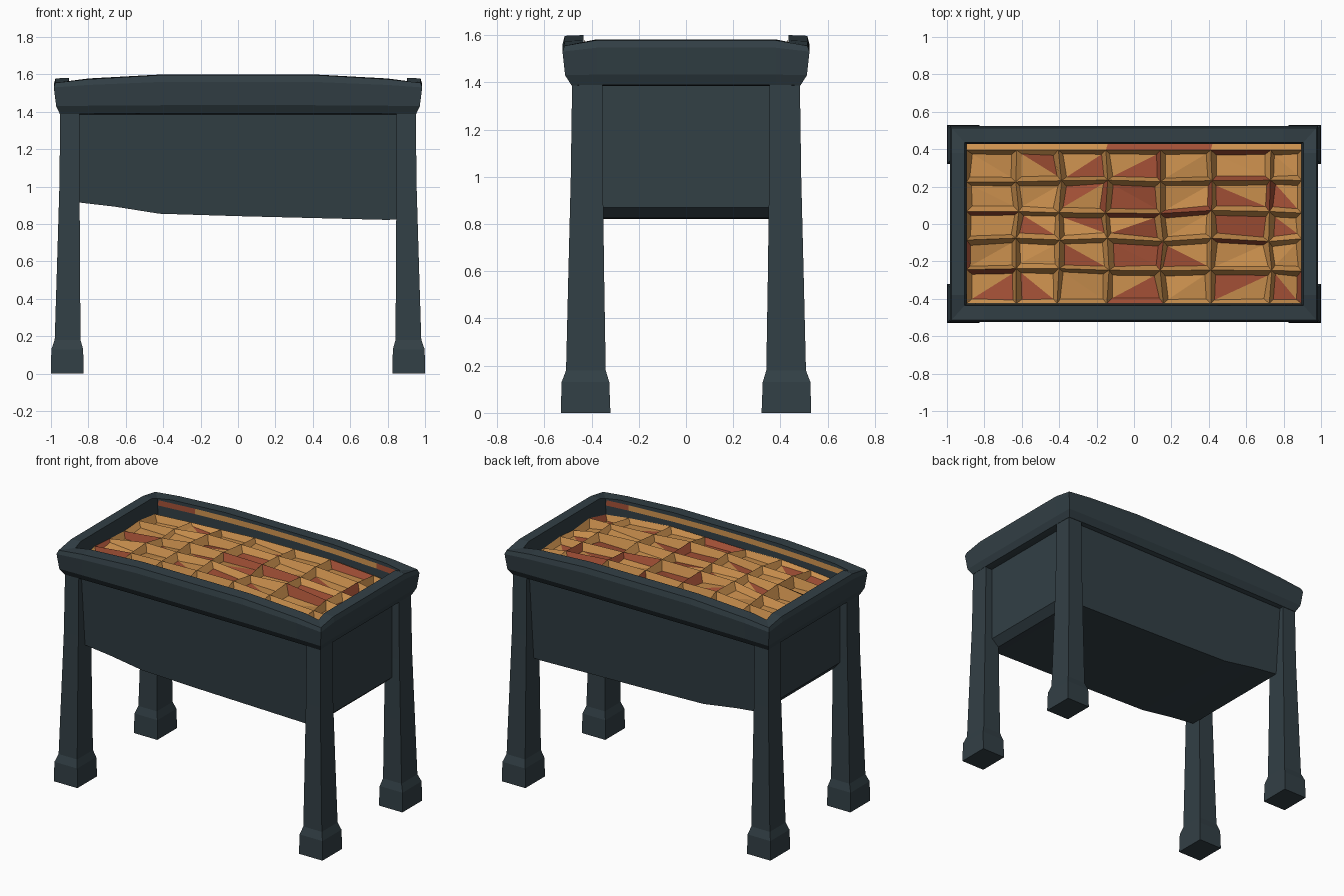
import bpy, bmesh, random
from mathutils import Vector

if "Cube" in bpy.data.objects:
    bpy.data.objects.remove(bpy.data.objects["Cube"])

random.seed(11)


def material(name, rgb):
    m = bpy.data.materials.new(name)
    m.diffuse_color = (*rgb, 1)
    m.use_nodes = True
    m.node_tree.nodes["Principled BSDF"].inputs["Base Color"].default_value = m.diffuse_color
    return m


SLATE = material("dark slate", (0.032, 0.050, 0.060))
ORANGE = material("ember orange", (0.60, 0.28, 0.076))
RED = material("ember red", (0.36, 0.079, 0.036))


def finish(name, bm, mats, recalc=True):
    if recalc:
        bmesh.ops.recalc_face_normals(bm, faces=bm.faces[:])
    me = bpy.data.meshes.new(name)
    bm.to_mesh(me)
    bm.free()
    ob = bpy.data.objects.new(name, me)
    for m in mats:
        me.materials.append(m)
    bpy.context.collection.objects.link(ob)
    return ob


def loft(name, rings):
    """Skin a stack of closed rings and cap both ends."""
    bm = bmesh.new()
    loops = [[bm.verts.new(p) for p in ring] for ring in rings]
    n = len(loops[0])
    for a, b in zip(loops, loops[1:]):
        for i in range(n):
            j = (i + 1) % n
            bm.faces.new((a[i], a[j], b[j], b[i]))
    bm.faces.new(loops[0])
    bm.faces.new(loops[-1])
    return finish(name, bm, [SLATE])


# Rim: rectangular tray, corners lowest, long rails bowing highest
def rim_ring(hx, hy, z, bow):
    half = [(-hx, -hy, z), (-0.8, -hy, z + 0.45 * bow), (-0.4, -hy, z + bow),
            (0.4, -hy, z + bow), (0.8, -hy, z + 0.45 * bow), (hx, -hy, z),
            (hx, -0.38, z + 0.55 * bow), (hx, 0.38, z + 0.55 * bow)]
    return half + [(-x, -y, h) for x, y, h in half]


loft("rim", [rim_ring(*r) for r in [
    (0.93, 0.46, 1.385, 0), (0.952, 0.485, 1.387, 0.005),
    (0.972, 0.512, 1.43, 0.005), (0.985, 0.523, 1.53, 0.03),
    (0.976, 0.514, 1.555, 0.042), (0.905, 0.435, 1.56, 0.04),
    (0.895, 0.43, 1.41, 0)]])

# Basin: side profile with a sagging, uneven bottom, tapering downward in y
profile = [(-0.9, 1.4), (-0.9, 0.97), (-0.85, 0.915), (-0.66, 0.893),
           (-0.42, 0.855), (0.0, 0.842), (0.8, 0.822), (0.85, 0.825),
           (0.9, 0.87), (0.9, 1.4)]
loft("basin", [[(x, s * (0.41 + 0.045 * (z - 0.82) / 0.58), z)
                for x, z in profile] for s in (-1, 1)])

# Legs: tapered posts with flared feet, mirrored to the four corners
leg_levels = [  # z, inner x, outer x, inner y, outer y
    (0.0, 0.825, 1.0, 0.32, 0.53), (0.13, 0.828, 0.998, 0.325, 0.527),
    (0.18, 0.842, 0.98, 0.34, 0.508), (0.6, 0.845, 0.967, 0.347, 0.498),
    (1.0, 0.847, 0.955, 0.352, 0.488), (1.42, 0.848, 0.95, 0.354, 0.482)]
for sx, side in ((-1, "left"), (1, "right")):
    for sy, end in ((-1, "front"), (1, "back")):
        loft(f"{end}_{side}_leg", [
            [(sx * a, sy * c, z), (sx * b, sy * c, z),
             (sx * b, sy * d, z), (sx * a, sy * d, z)]
            for z, a, b, c, d in leg_levels])

# Ember bed: waffle of sunken cells between sharp ridges, lower at the ends
xs = [-0.895, -0.62, -0.40, -0.14, 0.15, 0.42, 0.73, 0.895]
ys = [-0.425, -0.245, -0.085, 0.065, 0.225, 0.395]
bm = bmesh.new()


def jit(r):
    return random.uniform(-r, r)


def paint(face, red_chance):
    face.material_index = 1 if random.random() < red_chance else 0


grid = []
for i, x in enumerate(xs):
    column = []
    for j, y in enumerate(ys):
        edge_x, edge_y = i in (0, len(xs) - 1), j in (0, len(ys) - 1)
        z = 1.535 - 0.045 * abs(x / 0.9) ** 3 - (0.025 if edge_y else 0)
        column.append(bm.verts.new((x + (0 if edge_x else jit(0.012)),
                                    y + (0 if edge_y else jit(0.01)),
                                    z + jit(0.012))))
    grid.append(column)

for i in range(len(xs) - 1):
    for j in range(len(ys) - 1):
        top = [grid[i][j], grid[i + 1][j], grid[i + 1][j + 1], grid[i][j + 1]]
        base = sum(v.co.z for v in top) / 4 - 0.045
        floor = []
        for v, (sx, sy) in zip(top, ((1, 1), (-1, 1), (-1, -1), (1, -1))):
            p = v.co + Vector((sx * (0.024 + jit(0.008)),
                               sy * (0.024 + jit(0.006)), 0))
            p.z = base + jit(0.016)
            floor.append(bm.verts.new(p))
        for k in range(4):
            m = (k + 1) % 4
            paint(bm.faces.new((top[k], top[m], floor[m], floor[k])), 0.15)
        s = random.randint(0, 1)
        for tri in ((0, 1, 2), (0, 2, 3)):
            paint(bm.faces.new([floor[(t + s) % 4] for t in tri]), 0.34)

# Outer slope of the back ridge, falling towards the wall
for i in range(len(xs) - 1):
    a, b = grid[i][-1], grid[i + 1][-1]
    c = bm.verts.new((xs[i + 1], 0.43, b.co.z - 0.02))
    d = bm.verts.new((xs[i], 0.43, a.co.z - 0.02))
    paint(bm.faces.new((a, b, c, d)), 0.3)

# Ember strips high on both long walls, leaving slate showing below
for s in (-1, 1):
    for i in range(len(xs) - 1):
        ends = [(xs[i + 1], 1), (xs[i], 1)]
        quad = []
        for x in (xs[i], xs[i + 1]):
            hi = 1.582 - 0.03 * abs(x / 0.9) ** 2
            quad.append([bm.verts.new((x, s * 0.429, hi - 0.035)),
                         bm.verts.new((x, s * 0.431, hi))])
        (a, b), (c, d) = quad
        paint(bm.faces.new((c, a, b, d) if s > 0 else (a, c, d, b)), 0.25)
finish("ember_bed", bm, [ORANGE, RED], recalc=False)
